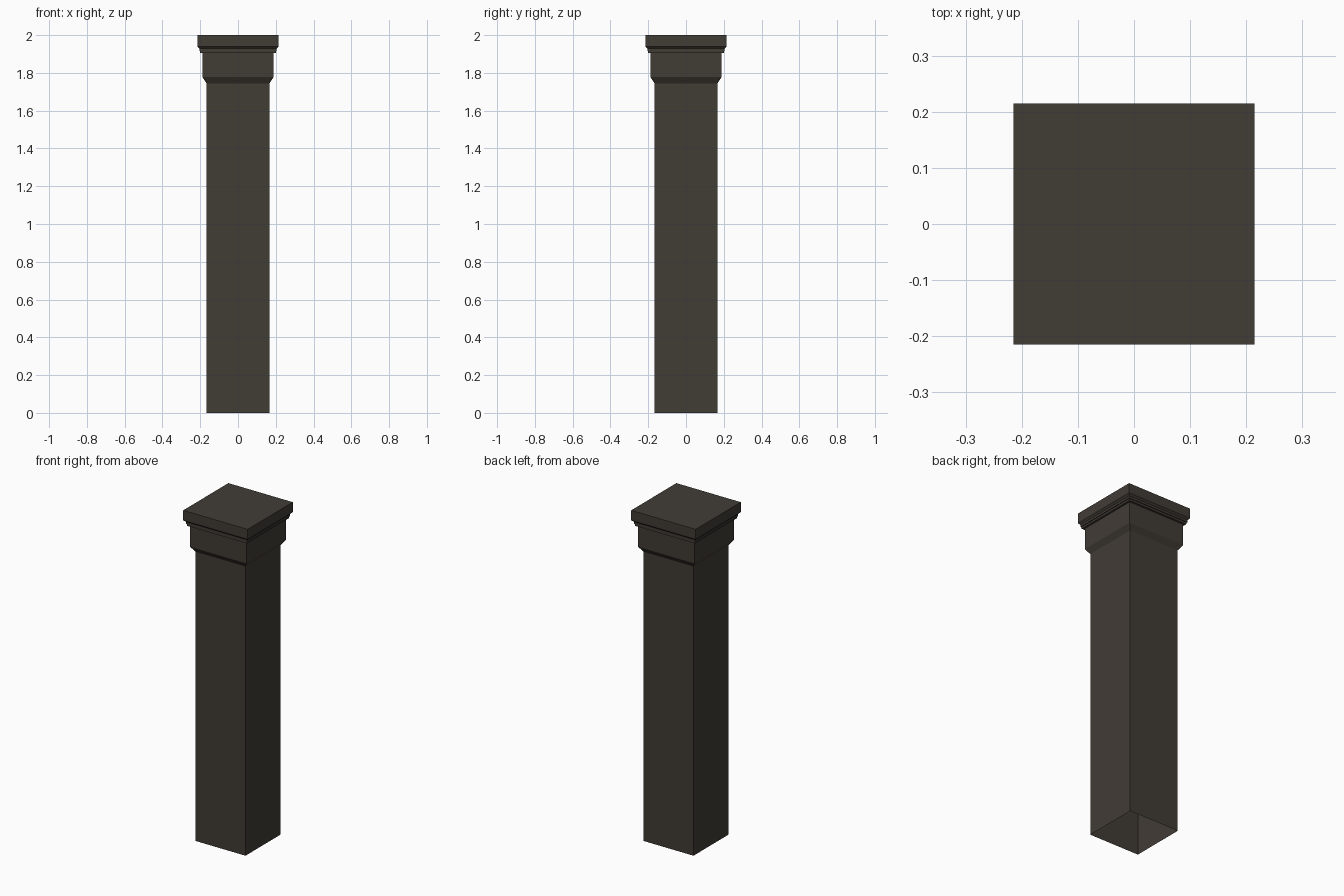
import bpy, bmesh

if "Cube" in bpy.data.objects:
    bpy.data.objects.remove(bpy.data.objects["Cube"])

# One dark stone colour
stone = bpy.data.materials.new("dark_stone")
stone.diffuse_color = (0.053, 0.045, 0.036, 1)
stone.use_nodes = True
stone.node_tree.nodes["Principled BSDF"].inputs["Base Color"].default_value = stone.diffuse_color


def square_lathe(name, profile, cap_top=False):
    """Sweep a (half width, height) profile round a square plan."""
    bm = bmesh.new()
    rings = [[bm.verts.new((sx * r, sy * r, z))
              for sx, sy in ((-1, -1), (1, -1), (1, 1), (-1, 1))]
             for r, z in profile]
    for a, b in zip(rings, rings[1:]):
        for i in range(4):
            j = (i + 1) % 4
            bm.faces.new((a[i], a[j], b[j], b[i]))
    if cap_top:
        bm.faces.new(rings[-1])
    mesh = bpy.data.meshes.new(name)
    bm.to_mesh(mesh)
    bm.free()
    mesh.materials.append(stone)
    obj = bpy.data.objects.new(name, mesh)
    bpy.context.collection.objects.link(obj)
    return obj


# Plain square shaft, open at the bottom
square_lathe("shaft", [(0.167, 0), (0.167, 1.745)])

# Flared collar under the cap
square_lathe("collar", [(0.167, 1.745), (0.188, 1.777), (0.188, 1.905)])

# Stepped moulding and top slab
square_lathe("cap", [(0.188, 1.905), (0.200, 1.905), (0.200, 1.917),
                     (0.205, 1.917), (0.205, 1.930), (0.215, 1.940),
                     (0.215, 2.0)], cap_top=True)
